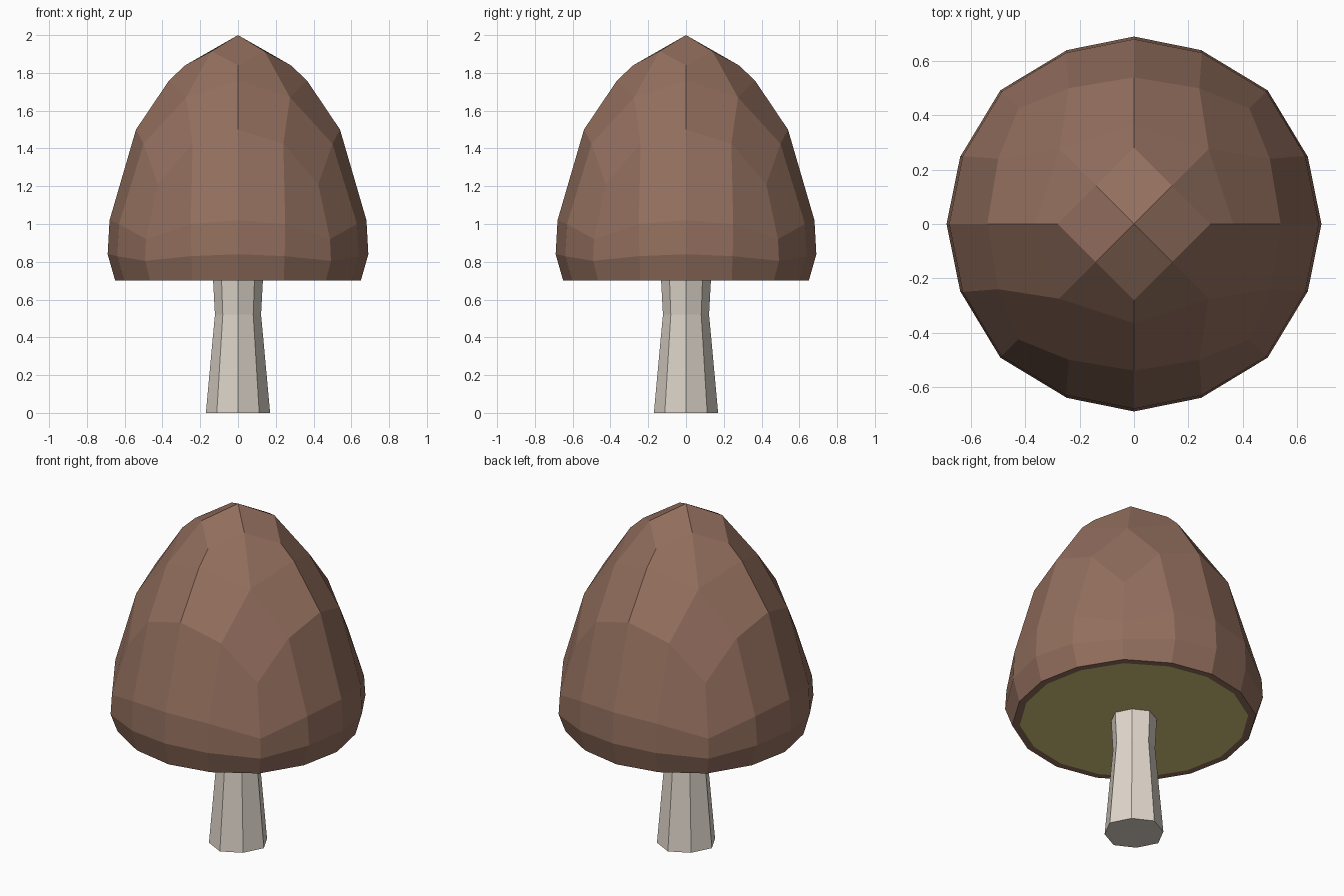
import bpy, bmesh
from mathutils import Matrix, Vector
from math import pi

if "Cube" in bpy.data.objects:
    bpy.data.objects.remove(bpy.data.objects["Cube"])


def material(name, rgb):
    """Flat material from 0-255 display colour, stored as linear values."""
    m = bpy.data.materials.new(name)
    lin = [((c / 255 + 0.055) / 1.055) ** 2.4 for c in rgb]
    m.diffuse_color = (*lin, 1)
    m.use_nodes = True
    m.node_tree.nodes["Principled BSDF"].inputs["Base Color"].default_value = m.diffuse_color
    return m


brown = material("cap_brown", (147, 111, 94))
olive = material("gill_olive", (214, 198, 126))
cream = material("stem_cream", (222, 213, 202))


def quarter_turns(bm, points):
    """Add the points in each of the four quadrants, as one ordered list."""
    return [bm.verts.new(Matrix.Rotation(q * pi / 2, 3, 'Z') @ Vector(p))
            for q in range(4) for p in points]


def strip(bm, upper, lower):
    """Join two rings of equal length with quads."""
    n = len(upper)
    for i in range(n):
        j = (i + 1) % n
        bm.faces.new((upper[i], lower[i], lower[j], upper[j]))


def finish(bm, name, *mats):
    bmesh.ops.recalc_face_normals(bm, faces=bm.faces)
    mesh = bpy.data.meshes.new(name)
    bm.to_mesh(mesh)
    bm.free()
    for m in mats:
        mesh.materials.append(m)
    ob = bpy.data.objects.new(name, mesh)
    bpy.context.collection.objects.link(ob)
    return ob


# Cap: a faceted dome with cube-like face layout and a pointed four-sided tip
def ring16(bm, axis, mid, diag):
    """Sixteen-point ring; each argument is (x, y, z) in the first octant."""
    mirrored = (mid[1], mid[0], mid[2])
    return quarter_turns(bm, [axis, mid, diag, mirrored])


bm = bmesh.new()
apex = bm.verts.new((0, 0, 2))
tip_diag = quarter_turns(bm, [(0.14, 0.14, 1.915)])
tip_axis = quarter_turns(bm, [(0.28, 0, 1.84)])
top_axis = quarter_turns(bm, [(0.365, 0, 1.76)])
top_diag = quarter_turns(bm, [(0.275, 0.275, 1.67)])
rings = [
    ring16(bm, (0.54, 0, 1.5), (0.50, 0.24, 1.425), (0.425, 0.425, 1.21)),
    ring16(bm, (0.68, 0, 1.02), (0.63, 0.25, 1.0), (0.487, 0.487, 0.92)),
    ring16(bm, (0.69, 0, 0.84), (0.64, 0.247, 0.83), (0.492, 0.492, 0.805)),
    ring16(bm, (0.65, 0, 0.70), (0.602, 0.242, 0.70), (0.465, 0.465, 0.70)),
    ring16(bm, (0.61, 0, 0.70), (0.565, 0.228, 0.70), (0.436, 0.436, 0.70)),
]
R = rings[0]
for q in range(4):
    n = (q + 1) % 4
    k, k4 = 4 * q, 4 * n
    for f in ((apex, tip_diag[q - 1], tip_axis[q], tip_diag[q]),
              (tip_diag[q], tip_axis[q], top_axis[q], top_diag[q]),
              (tip_diag[q], top_diag[q], top_axis[n], tip_axis[n]),
              (top_axis[q], R[k], R[k + 1], top_diag[q]),
              (top_diag[q], R[k + 1], R[k + 2], R[k + 3]),
              (top_diag[q], R[k + 3], R[k4], top_axis[n])):
        bm.faces.new(f)
for upper, lower in zip(rings, rings[1:]):
    strip(bm, upper, lower)
# Gills: the flat underside inside the rim
gills = bm.faces.new(rings[-1])
gills.material_index = 1
finish(bm, "cap", brown, olive)

# Stem: eight sides, waisted, with slightly flattened diagonals
bm = bmesh.new()
profile = [(0.72, 0.133), (0.52, 0.122), (0.36, 0.137), (0, 0.17)]
stem = [quarter_turns(bm, [(r, 0, z), (r * 0.66, r * 0.66, z)])
        for z, r in profile]
for upper, lower in zip(stem, stem[1:]):
    strip(bm, upper, lower)
bm.faces.new(stem[0])
bm.faces.new(stem[-1])
finish(bm, "stem", cream)
